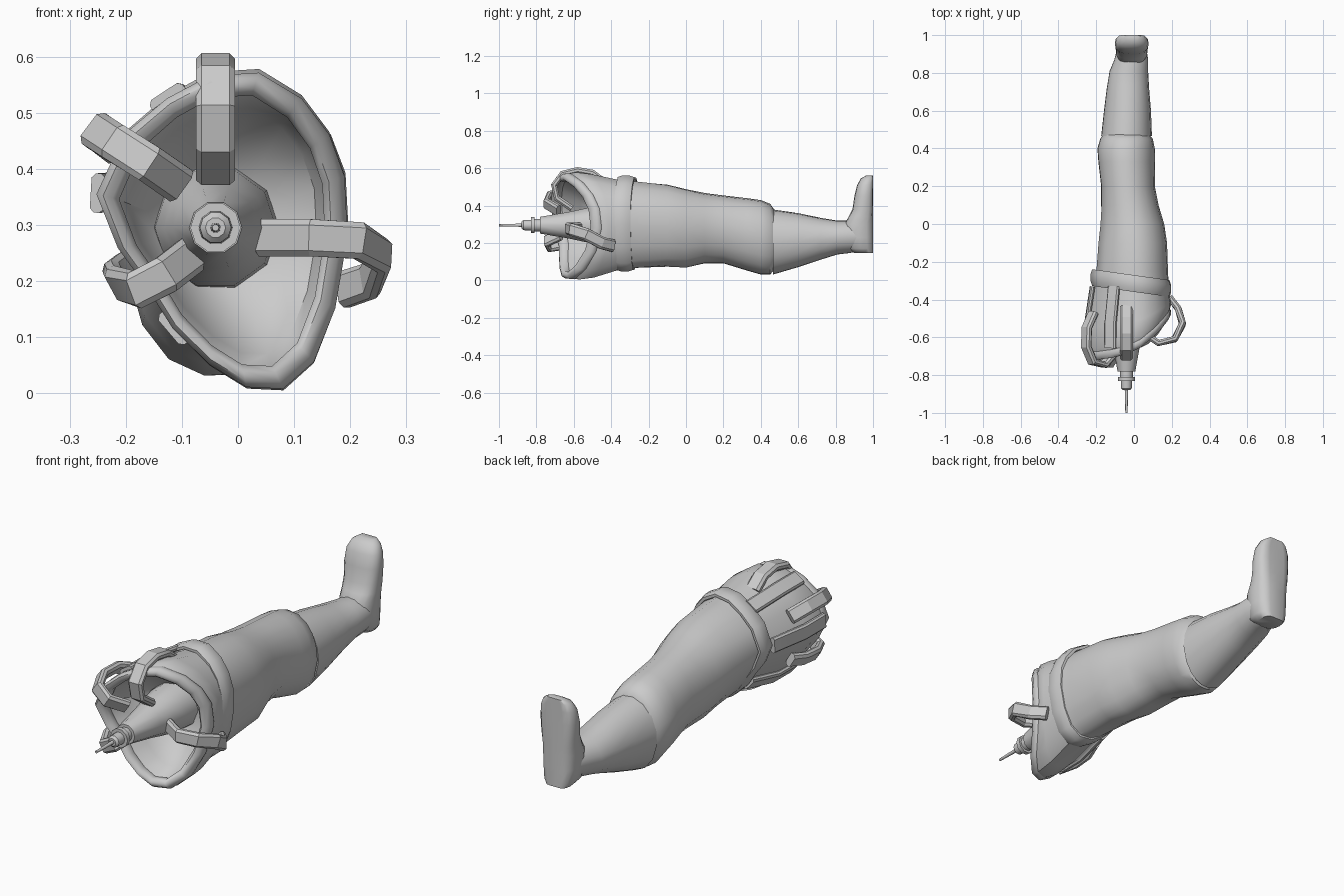
import bpy, bmesh, math
from mathutils import Vector

if "Cube" in bpy.data.objects:
    bpy.data.objects.remove(bpy.data.objects["Cube"])

# Lopsided oval of the hip opening (x, z), counter-clockwise
OVAL = [(.175, .28), (.17, .38), (.145, .45), (.1, .51), (.03, .553), (-.05, .548), (-.12, .51),
        (-.19, .45), (-.235, .35), (-.2, .26), (-.15, .19), (-.11, .125), (-.05, .065), (.01, .028),
        (.07, .025), (.12, .07), (.155, .16)]
UNIT = [((x + .03) / .205, (z - .29) / .265) for x, z in OVAL]


def make(name, rings, cap=True, closed=False, angle=40):
    """Skin a list of equal-length rings into one object."""
    bm = bmesh.new()
    vs = [[bm.verts.new(p) for p in r] for r in rings]
    n = len(vs[0])
    pairs = list(zip(vs, vs[1:])) + ([(vs[-1], vs[0])] if closed else [])
    for a, b in pairs:
        for i in range(n):
            j = (i + 1) % n
            bm.faces.new((a[i], a[j], b[j], b[i]))
    if cap and not closed:
        bm.faces.new(vs[0])
        bm.faces.new(vs[-1])
    bmesh.ops.recalc_face_normals(bm, faces=bm.faces)
    me = bpy.data.meshes.new(name)
    bm.to_mesh(me)
    bm.free()
    me.shade_smooth()
    me.set_sharp_from_angle(angle=math.radians(angle))
    ob = bpy.data.objects.new(name, me)
    bpy.context.collection.objects.link(ob)
    return ob


def section(y, x0, x1, z0, z1, oval=0, rim=0, slope=0):
    """Leg section in a box: oval blends ellipse to hip shape, rim bends it like the rim."""
    out = []
    for ux, uz in UNIT:
        l = math.hypot(ux, uz)
        ex, ez = ux / l, uz / l
        x = ex + (ux - ex) * oval
        z = ez + (uz - ez) * oval
        px = (x0 + x1) / 2 + x * (x1 - x0) / 2
        pz = (z0 + z1) / 2 + z * (z1 - z0) / 2
        out.append(Vector((px, y + rim * (.5 * px - .08 * z * z) + slope * px, pz)))
    return out


def hoop(name, y, box, half, thick, rim=0, slope=0):
    """Closed rounded hoop around the leg."""
    rings = []
    x0, x1, z0, z1 = box
    for k in range(8):
        a = k * math.tau / 8 + math.pi / 8
        d = thick * math.cos(a)
        rings.append(section(y + half * math.sin(a), x0 - d, x1 + d, z0 - d, z1 + d, 1, rim, slope))
    return make(name, rings, closed=True, angle=60)


def strap(name, path, side, width, thick):
    """Sweep a chamfered bar along a path."""
    path = [Vector(p) for p in path]
    w, t, c = width / 2, thick / 2, thick * .3
    prof = [(w, t - c), (w - c, t), (c - w, t), (-w, t - c), (-w, c - t), (c - w, -t), (w - c, -t), (w, c - t)]
    rings = []
    for i, p in enumerate(path):
        tan = (path[min(i + 1, len(path) - 1)] - path[max(i - 1, 0)]).normalized()
        s = Vector(side)
        s = (s - tan * s.dot(tan)).normalized()
        n = tan.cross(s)
        rings.append([p + s * a + n * b for a, b in prof])
    return make(name, rings, angle=20)


# Thigh and hollow hip socket
make("thigh", [section(*s) for s in [
    (.475, -.165, .08, .06, .375), (.45, -.18, .1, .03, .41), (.40, -.195, .11, .03, .43),
    (.33, -.19, .11, .05, .44), (.2, -.175, .11, .09, .455), (.1, -.175, .13, .09, .468),
    (0, -.18, .16, .065, .49, .3), (-.1, -.19, .175, .07, .515, .5), (-.25, -.2, .18, .065, .53, .8),
    (-.36, -.215, .185, .055, .54, 1, .1), (-.47, -.245, .195, .015, .57, 1, .6),
    (-.53, -.25, .195, .005, .58, 1, 1), (-.57, -.24, .18, .015, .56, 1, 1),
    (-.55, -.215, .155, .045, .535, 1, 1), (-.48, -.2, .14, .07, .51, 1, .8),
    (-.42, -.16, .09, .14, .44, 1, .4), (-.40, -.1, .03, .22, .36, 1, 0)]])

# Rim and band
hoop("socket_rim", -.565, (-.232, .175, .028, .553), .03, .022, rim=1)
hoop("thigh_band", -.315, (-.215, .182, .062, .548), .048, .016, slope=-.14)

# Straps joining band and rim
a = section(-.32, -.22, .187, .055, .55, 1, .1)
b = section(-.45, -.25, .2, .01, .575, 1, .6)
c = section(-.54, -.25, .195, .01, .575, 1, 1)
for k in (6, 8, 11):
    strap("hip_strap", [a[k], b[k], c[k]], a[k + 1] - a[k - 1], .07, .025)

# Shin
make("shin", [section(*s) for s in [
    (.465, -.175, .095, .03, .38), (.6, -.16, .09, .07, .36), (.72, -.145, .08, .11, .335),
    (.81, -.13, .075, .138, .32), (.87, -.105, .075, .145, .32), (.93, -.09, .065, .155, .31)]])

# Foot, toes up with a flat sole
foot = []
for z, y0, w in [(.146, .90, .055), (.17, .86, .075), (.23, .845, .082), (.3, .845, .085), (.34, .87, .085),
                 (.38, .89, .087), (.45, .90, .09), (.51, .915, .085), (.545, .935, .068), (.562, .965, .04)]:
    ring = []
    for k in range(16):
        u = k * math.tau / 16
        co, si = math.cos(u), math.sin(u)
        ring.append(Vector((-.012 + w * math.copysign(abs(co) ** .8, co),
                            min(1, (y0 + 1.01) / 2 + (1.01 - y0) / 2 * math.copysign(abs(si) ** .8, si)), z)))
    foot.append(ring)
make("foot", foot, angle=50)

# Bone cone, collars and spike
make("bone_spike", [[Vector((-.04 + r * math.cos(k * math.tau / 10), y, .295 + r * math.sin(k * math.tau / 10)))
                     for k in range(10)] for y, r in [
    (-.38, .115), (-.47, .108), (-.55, .092), (-.62, .076), (-.78, .047), (-.78, .034), (-.81, .034),
    (-.81, .045), (-.83, .045), (-.83, .03), (-.87, .028), (-.88, .018), (-.88, .009), (-1, .006)]])

# Curled claws gripping the rim
strap("claw_top", [(-.04, -.44, .53), (-.04, -.50, .575), (-.04, -.58, .589), (-.04, -.66, .57),
                   (-.04, -.705, .51), (-.04, -.69, .44), (-.04, -.61, .385)], (1, 0, 0), .07, .034)
strap("claw_upper_left", [(-.215, -.47, .44), (-.25, -.55, .467), (-.253, -.65, .468), (-.22, -.73, .447),
                          (-.16, -.745, .41), (-.105, -.68, .372)], (.6, 0, .8), .068, .034)
strap("claw_lower_left", [(-.195, -.5, .22), (-.215, -.57, .205), (-.212, -.66, .195), (-.18, -.735, .185),
                          (-.13, -.745, .21), (-.085, -.67, .245)], (.5, 0, -.87), .068, .034)
strap("claw_right", [(.19, -.39, .185), (.235, -.45, .2), (.257, -.53, .245), (.215, -.61, .272),
                     (.13, -.63, .277), (.04, -.57, .277)], (0, 0, 1), .066, .034)
